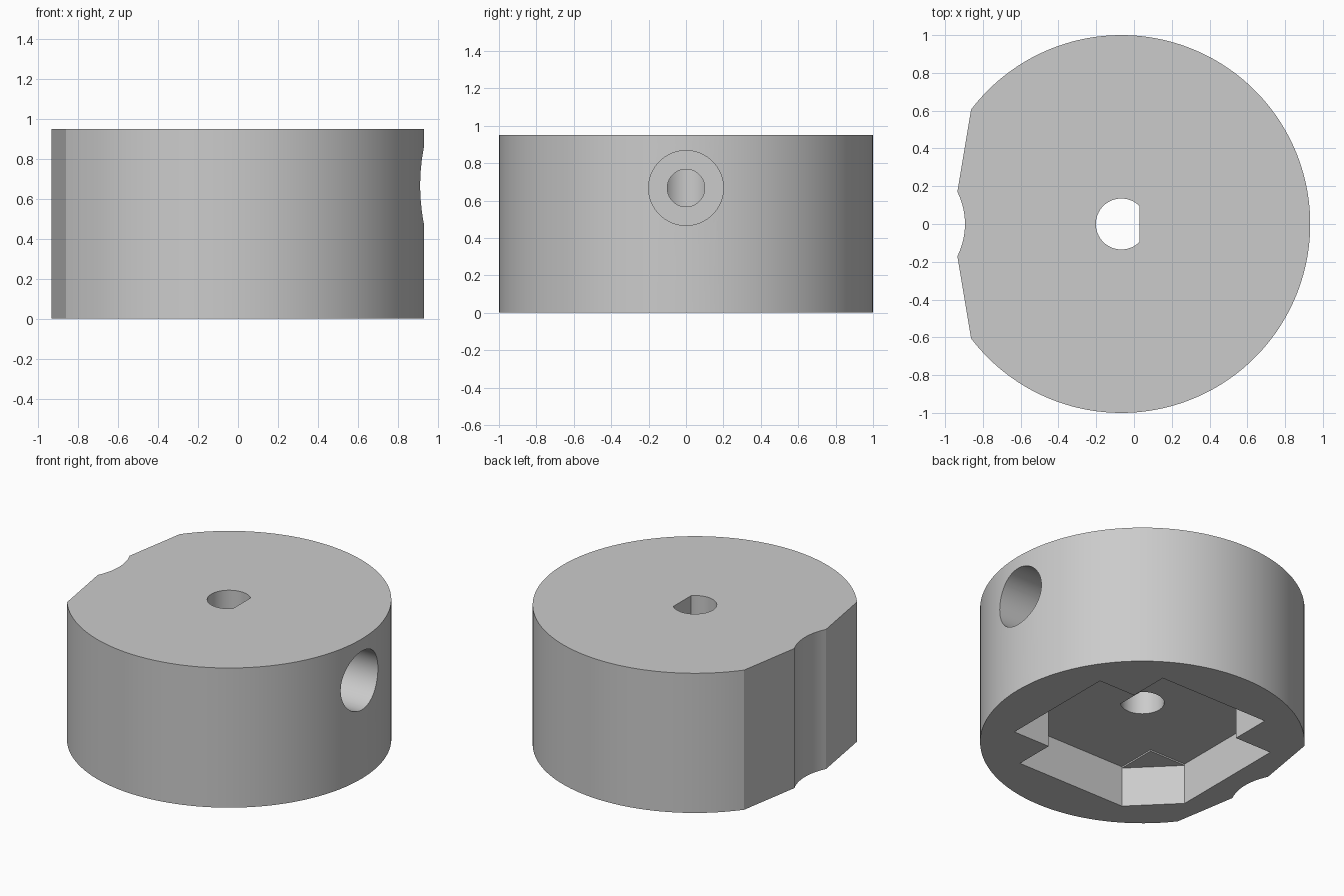
import bpy
import bmesh
from math import sin, cos, pi, radians, asin, acos
from mathutils import Matrix, Vector

default = bpy.data.objects.get("Cube")
if default:
    bpy.data.objects.remove(default, do_unlink=True)

CX = -0.067        # axis of the hub
HEIGHT = 0.95
POCKET = 0.28      # depth of the cross recess
SCREW_Z = 0.667

grey = bpy.data.materials.new("plain grey")
grey.use_nodes = True
colour = (0.6, 0.6, 0.6, 1)
grey.diffuse_color = colour
grey.node_tree.nodes["Principled BSDF"].inputs["Base Color"].default_value = colour


def arc(x, y, radius, start, end, steps):
    """Points along an arc, angles in radians."""
    angles = [start + (end - start) * i / steps for i in range(steps + 1)]
    return [(x + radius * cos(a), y + radius * sin(a)) for a in angles]


def prism(name, outline, bottom, top):
    """Extrude a closed outline from one height to another."""
    bm = bmesh.new()
    face = bm.faces.new([bm.verts.new((x, y, bottom)) for x, y in outline])
    grown = bmesh.ops.extrude_face_region(bm, geom=[face])["geom"]
    verts = [v for v in grown if isinstance(v, bmesh.types.BMVert)]
    bmesh.ops.translate(bm, verts=verts, vec=(0, 0, top - bottom))
    bmesh.ops.recalc_face_normals(bm, faces=bm.faces)
    mesh = bpy.data.meshes.new(name)
    bm.to_mesh(mesh)
    bm.free()
    mesh.materials.append(grey)
    obj = bpy.data.objects.new(name, mesh)
    bpy.context.collection.objects.link(obj)
    return obj


def sideways_hole(name, radius, start, end):
    """Round cutter lying along x at the screw height."""
    obj = prism(name, arc(0, 0, radius, 0, 2 * pi, 64)[:-1], start, end)
    turn = Matrix.Rotation(pi / 2, 4, "Y")
    obj.data.transform(Matrix.Translation(Vector((0, 0, SCREW_Z))) @ turn)
    return obj


def cut(body, cutter):
    cutter.hide_render = True
    mod = body.modifiers.new(cutter.name, "BOOLEAN")
    mod.operation = "DIFFERENCE"
    mod.solver = "EXACT"
    mod.object = cutter
    bpy.context.view_layer.objects.active = body
    bpy.ops.object.modifier_apply(modifier=mod.name)
    bpy.data.objects.remove(cutter, do_unlink=True)


# Hub: round body with two slanted flats and a shallow scallop on one side
rim = radians(142.7)
scallop_radius, scallop_half = 0.38, 0.17
swing = asin(scallop_half / scallop_radius)
scallop_x = -0.935 - scallop_radius * cos(swing)
outline = arc(CX, 0, 1, -rim, rim, 144)
outline += arc(scallop_x, 0, scallop_radius, swing, -swing, 16)
hub = prism("hub", outline, 0, HEIGHT)

# Cross-shaped recess underneath
a, b = 0.41, 0.685
quarter = [(b, a), (a, a), (a, b)]
cross = []
for i in range(4):
    for x, y in quarter:
        for _ in range(i):
            x, y = -y, x
        cross.append((CX + x, y))
cut(hub, prism("cross_recess", cross, -0.1, POCKET))

# One inner corner of the recess is opened to a bevel
corner = [(-a, -b), (-b, -a), (-b + 0.02, -a + 0.04),
          (-a + 0.04, -a + 0.04), (-a + 0.04, -b + 0.02)]
cut(hub, prism("bevelled_corner", [(CX + x, y) for x, y in corner],
               -0.1, POCKET - 0.01))

# D-shaped shaft bore
bore = 0.135
flat = acos(0.095 / bore)
cut(hub, prism("shaft_bore", arc(CX, 0, bore, flat, 2 * pi - flat, 48),
               0.1, HEIGHT + 0.1))

# Set screw hole with a wide counterbore
cut(hub, sideways_hole("counterbore", 0.2, 0.4, 1.1))
cut(hub, sideways_hole("screw_hole", 0.1, CX, 0.6))

bpy.ops.object.select_all(action="DESELECT")
hub.select_set(True)
bpy.context.view_layer.objects.active = hub
bpy.ops.object.shade_smooth_by_angle(angle=radians(25))
